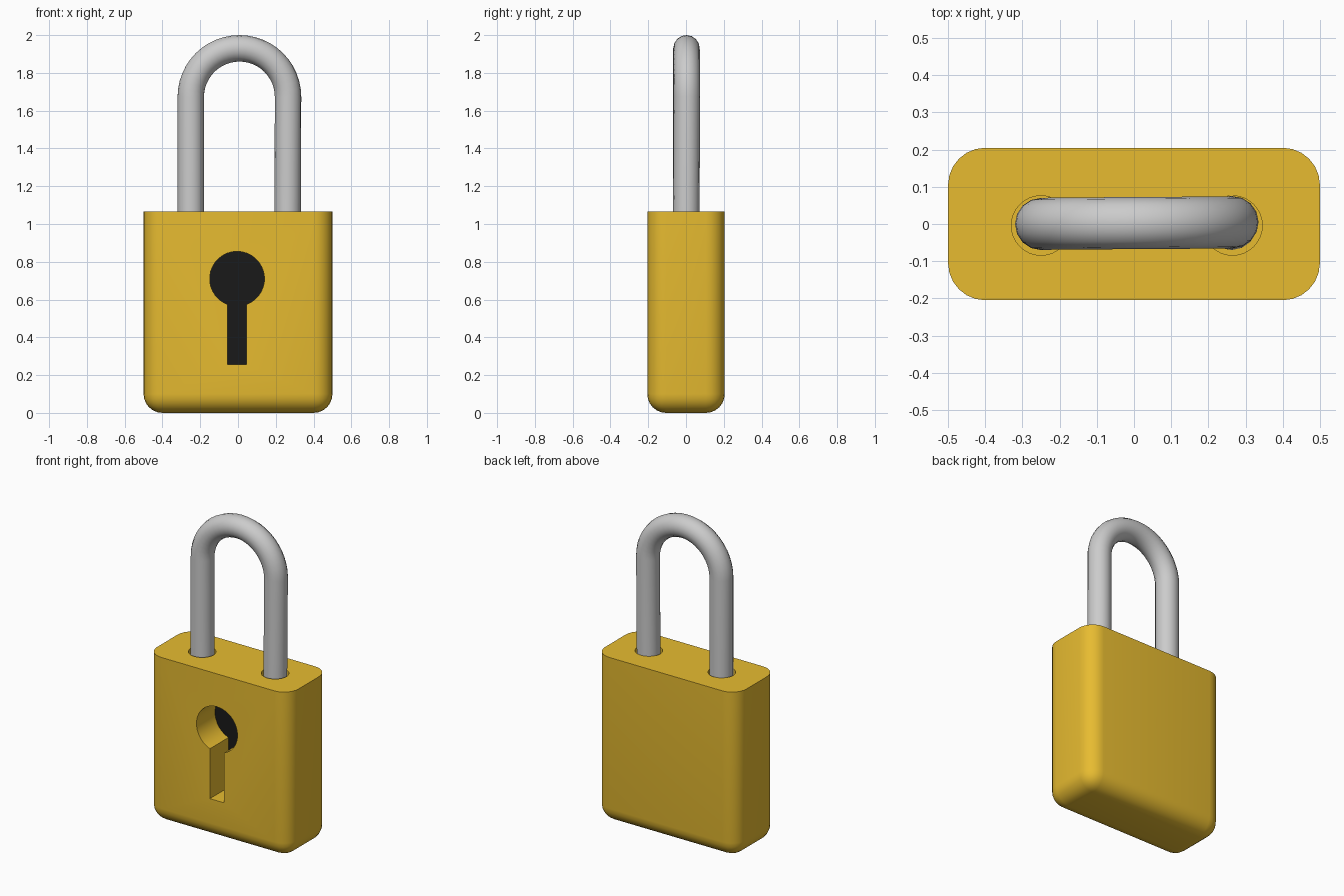
import bpy, bmesh, math
from mathutils import Vector

if "Cube" in bpy.data.objects:
    bpy.data.objects.remove(bpy.data.objects["Cube"])

BODY_H = 1.065
HALF_D = 0.205
LEG_X = (-0.25, 0.265)
LEG_R = 0.07
KEY_DEPTH = 0.19


def material(name, color):
    m = bpy.data.materials.new(name)
    m.diffuse_color = color
    m.use_nodes = True
    m.node_tree.nodes["Principled BSDF"].inputs["Base Color"].default_value = m.diffuse_color
    return m


def to_object(name, bm):
    bmesh.ops.recalc_face_normals(bm, faces=bm.faces)
    me = bpy.data.meshes.new(name)
    bm.to_mesh(me)
    bm.free()
    ob = bpy.data.objects.new(name, me)
    bpy.context.collection.objects.link(ob)
    return ob


def activate(ob):
    bpy.ops.object.select_all(action='DESELECT')
    ob.select_set(True)
    bpy.context.view_layer.objects.active = ob


def prism(bm, points, offset):
    face = bm.faces.new([bm.verts.new(p) for p in points])
    ext = bmesh.ops.extrude_face_region(bm, geom=[face], use_keep_orig=True)
    verts = [v for v in ext['geom'] if isinstance(v, bmesh.types.BMVert)]
    bmesh.ops.translate(bm, verts=verts, vec=offset)


def keyhole(y):
    # round head joined to a straight slot
    cx, cz, r, half, bottom = -0.005, 0.71, 0.145, 0.05, 0.255
    a = math.asin(half / r)
    start, sweep, n = -math.pi / 2 + a, 2 * math.pi - 2 * a, 30
    pts = [(cx + r * math.cos(start + sweep * i / n), y,
            cz + r * math.sin(start + sweep * i / n)) for i in range(n + 1)]
    return pts + [(cx - half, y, bottom), (cx + half, y, bottom)]


brass = material("brass", (0.8, 0.5, 0.03, 1))
black = material("black", (0.01, 0.01, 0.01, 1))

# body: block with every edge rounded except the top rim
bm = bmesh.new()
bmesh.ops.create_cube(bm, size=1)
bmesh.ops.scale(bm, vec=(1, 2 * HALF_D, BODY_H), verts=bm.verts)
bmesh.ops.translate(bm, vec=(0, 0, BODY_H / 2), verts=bm.verts)
edges = [e for e in bm.edges if min(v.co.z for v in e.verts) < 0.01]
bmesh.ops.bevel(bm, geom=edges, offset=0.1, offset_type='OFFSET',
                segments=6, profile=0.5, affect='EDGES')
body = to_object("lock_body", bm)

# cutter: keyhole pocket and the two shackle sockets
bm = bmesh.new()
prism(bm, keyhole(-HALF_D - 0.1), Vector((0, KEY_DEPTH + 0.1, 0)))
for x in LEG_X:
    ring = [(x + 0.08 * math.cos(math.tau * i / 32),
             -0.004 + 0.08 * math.sin(math.tau * i / 32), BODY_H - 0.25)
            for i in range(32)]
    prism(bm, ring, Vector((0, 0, 0.4)))
cutter = to_object("cutter", bm)
cutter.hide_render = True

mod = body.modifiers.new("cut", 'BOOLEAN')
mod.operation = 'DIFFERENCE'
mod.solver = 'EXACT'
mod.object = cutter
activate(body)
bpy.ops.object.modifier_apply(modifier=mod.name)
bpy.data.objects.remove(cutter)
body.data.materials.clear()
body.data.materials.append(brass)
bpy.ops.object.shade_smooth_by_angle(angle=math.radians(35))

# black floor of the keyhole
bm = bmesh.new()
bm.faces.new([bm.verts.new(p) for p in keyhole(-HALF_D + KEY_DEPTH - 0.003)])
floor = to_object("keyhole_floor", bm)
if floor.data.polygons[0].normal.y > 0:
    floor.data.flip_normals()
floor.data.materials.append(black)

# shackle: round bar swept along a U-shaped path
mid = sum(LEG_X) / 2
rad = (LEG_X[1] - LEG_X[0]) / 2
cz = 2 - LEG_R - rad
path = [(LEG_X[0], 0, BODY_H - 0.25)]
for i in range(25):
    t = math.pi * (1 - i / 24)
    path.append((mid + rad * math.cos(t), 0.005 * i / 24, cz + rad * math.sin(t)))
path.append((LEG_X[1] - 0.003, 0, BODY_H - 0.25))
cu = bpy.data.curves.new("shackle", 'CURVE')
cu.dimensions = '3D'
cu.bevel_depth = LEG_R
cu.bevel_resolution = 6
cu.use_fill_caps = True
sp = cu.splines.new('POLY')
sp.points.add(len(path) - 1)
for p, co in zip(sp.points, path):
    p.co = (*co, 1)
shackle = bpy.data.objects.new("shackle", cu)
bpy.context.collection.objects.link(shackle)
activate(shackle)
bpy.ops.object.convert(target='MESH')
bpy.ops.object.shade_smooth_by_angle(angle=math.radians(40))
